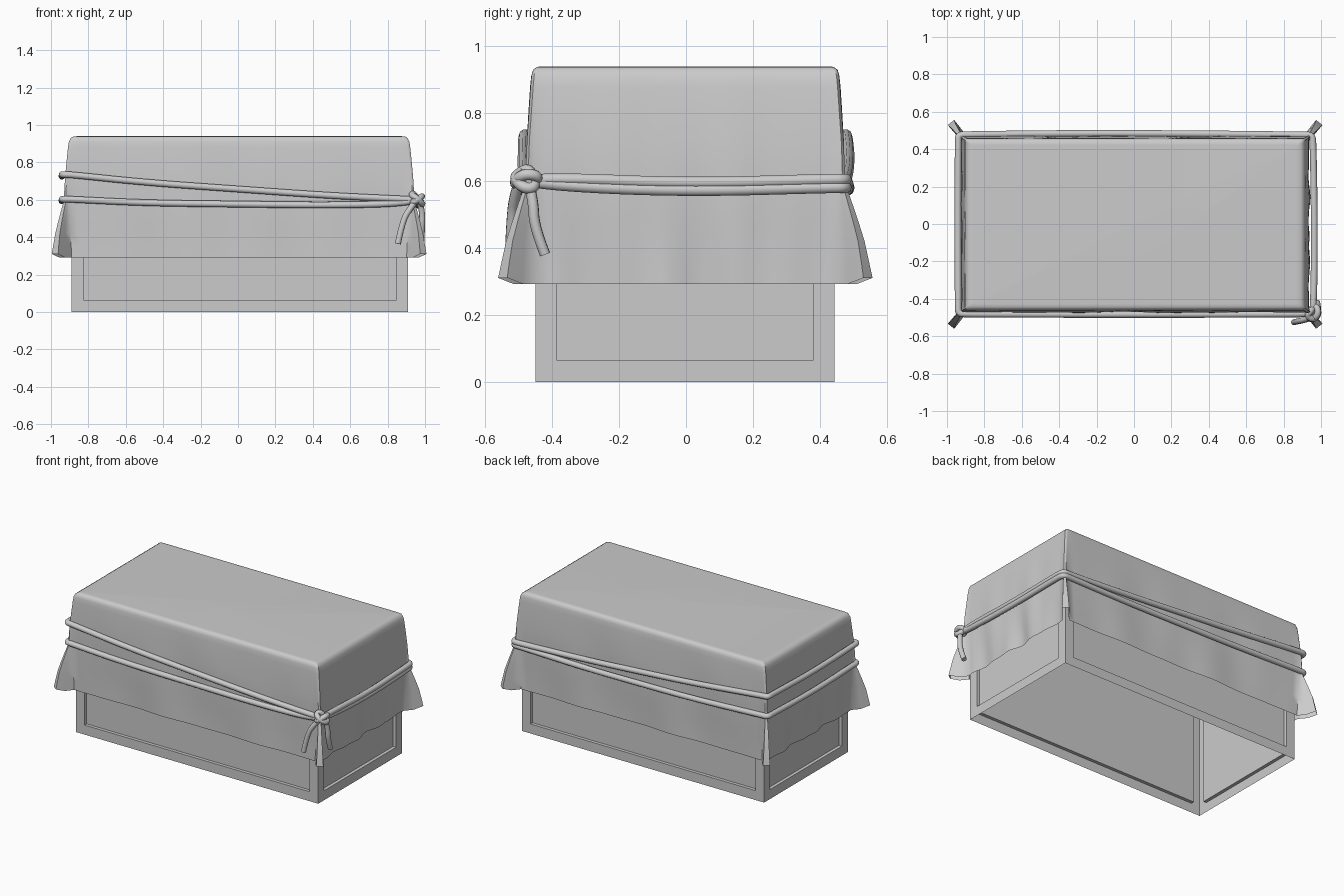
import bpy, bmesh, math
from mathutils import Vector

if "Cube" in bpy.data.objects:
    bpy.data.objects.remove(bpy.data.objects["Cube"])


def finish(bm, name, angle=35):
    me = bpy.data.meshes.new(name)
    bmesh.ops.recalc_face_normals(bm, faces=bm.faces)
    bm.to_mesh(me)
    bm.free()
    ob = bpy.data.objects.new(name, me)
    bpy.context.collection.objects.link(ob)
    bpy.ops.object.select_all(action='DESELECT')
    ob.select_set(True)
    bpy.context.view_layer.objects.active = ob
    bpy.ops.object.shade_smooth_by_angle(angle=math.radians(angle))
    return ob


# Crate: open underneath, recessed panel on each of the four walls
bm = bmesh.new()
bmesh.ops.create_cube(bm, size=1)
for v in bm.verts:
    v.co = (0.01 + v.co.x * 1.8, -0.003 + v.co.y * 0.89, 0.46 + v.co.z * 0.92)
bmesh.ops.recalc_face_normals(bm, faces=bm.faces)
bmesh.ops.delete(bm, geom=[f for f in bm.faces if f.normal.z < -0.5], context='FACES_ONLY')
walls = [f for f in bm.faces if abs(f.normal.z) < 0.5]
bmesh.ops.inset_individual(bm, faces=walls, thickness=0.09, depth=0)
bmesh.ops.inset_individual(bm, faces=walls, thickness=0.0, depth=-0.022)
finish(bm, "crate", 20)


# Cloth cover: stacked rings with a pinched fold at each corner
def ring(z, hx, hy, fold):
    """Plan outline of the cloth at one height, counter-clockwise."""
    corners = [(1, -1), (1, 1), (-1, 1), (-1, -1)]
    drop = max(0, (0.62 - z) / 0.33)
    back = 0.018 + 0.01 * drop
    pts = []
    for i, (sx, sy) in enumerate(corners):
        base = Vector((sx * hx, sy * hy))
        nxt = Vector((corners[(i + 1) % 4][0] * hx, corners[(i + 1) % 4][1] * hy))
        prv = Vector((corners[i - 1][0] * hx, corners[i - 1][1] * hy))
        out = (nxt - base).normalized()
        inc = (base - prv).normalized()
        d = Vector((sx * 0.62, sy * 0.78)).normalized()
        p = Vector((-d.y, d.x))
        w = 0.006 + 0.016 * drop
        a, b = base - inc * back, base + out * back
        tip = base + d * (fold - 0.006)
        pts += [(a, 0), (a.lerp(tip - p * w, 0.5), 0), (tip - p * w, 1), (tip + p * w, 1),
                (b.lerp(tip + p * w, 0.5), 0), (b, 0)]
        end = nxt - out * back
        n = 40 if i in (1, 3) else 24
        nrm = Vector((out.y, -out.x))
        for k in range(1, n):
            t = k / n
            fade = math.sin(math.pi * t) ** 0.5
            low = max(0, min(1, (0.92 - z) * 4))
            amp = 0.003 * low + (0.002 if n == 40 else 0.008) * drop
            wave = math.sin(t * 17 + i * 2 + z * 5) + 0.6 * math.sin(t * 31 + i)
            pts.append((b.lerp(end, t) + nrm * wave * amp * fade, 0))
    return [(q.x + 0.006, q.y - 0.002,
             z + (0.018 * c if z < 0.35 else 0)) for q, c in pts]


levels = [(0.94, 0.86, 0.425, 0), (0.939, 0.885, 0.442, 0), (0.93, 0.9, 0.454, 0),
          (0.912, 0.909, 0.459, 0), (0.88, 0.914, 0.462, 0), (0.8, 0.921, 0.466, 0.002),
          (0.72, 0.927, 0.47, 0.004), (0.65, 0.93, 0.471, 0.006), (0.59, 0.93, 0.47, 0.01),
          (0.54, 0.93, 0.47, 0.03), (0.48, 0.928, 0.469, 0.055), (0.42, 0.926, 0.468, 0.078),
          (0.35, 0.924, 0.467, 0.096), (0.292, 0.923, 0.467, 0.105)]
bm = bmesh.new()
rows = [[bm.verts.new(c) for c in ring(*lv)] for lv in levels]
bm.faces.new(rows[0])
for up, lo in zip(rows, rows[1:]):
    for j in range(len(up)):
        k = (j + 1) % len(up)
        bm.faces.new((up[j], lo[j], lo[k], up[k]))
finish(bm, "cloth_cover", 50)


# Ropes: round-bevelled smooth curves
def rope(name, pts, r=0.018, cyclic=False):
    cu = bpy.data.curves.new(name, 'CURVE')
    cu.dimensions = '3D'
    cu.bevel_depth = r
    cu.bevel_resolution = 3
    cu.use_fill_caps = True
    sp = cu.splines.new('NURBS')
    sp.points.add(len(pts) - 1)
    for q, c in zip(sp.points, pts):
        q.co = (*c, 1)
    sp.order_u = 3
    sp.resolution_u = 8
    sp.use_endpoint_u = not cyclic
    sp.use_cyclic_u = cyclic
    ob = bpy.data.objects.new(name, cu)
    bpy.context.collection.objects.link(ob)
    return ob


# Two loops: together on the right end, spread apart on the left end
for name, right, left, sag in (("upper_rope", 0.603, 0.735, 0.012), ("lower_rope", 0.58, 0.603, 0.015)):
    mid = (right + left) / 2 - sag
    rope(name, [(0.955, -0.478, 0.6), (0.9, -0.482, right), (0.5, -0.483, mid + (right - left) * 0.27),
                (0, -0.484, mid), (-0.5, -0.483, mid + (left - right) * 0.27),
                (-0.9, -0.482, left), (-0.94, -0.478, left), (-0.94, -0.43, left),
                (-0.942, 0, left - 0.012), (-0.94, 0.43, left), (-0.94, 0.475, left),
                (-0.9, 0.478, left), (-0.4, 0.484, mid + (left - right) * 0.22), (0, 0.484, mid),
                (0.4, 0.482, mid + (right - left) * 0.22), (0.9, 0.476, right),
                (0.952, 0.476, right), (0.958, 0.43, right), (0.965, 0, right - 0.012),
                (0.962, -0.4, right + 0.005), (0.955, -0.478, 0.6)])

# Knot at the front right corner with two hanging tails
rope("knot_wrap", [(0.925, -0.49, 0.625), (0.955, -0.512, 0.61), (0.985, -0.49, 0.58),
                   (0.985, -0.455, 0.575), (0.96, -0.45, 0.6), (0.94, -0.47, 0.635)], 0.017, True)
rope("knot_cross", [(0.93, -0.5, 0.585), (0.955, -0.512, 0.595), (0.985, -0.485, 0.62),
                    (0.98, -0.44, 0.615), (0.95, -0.45, 0.59)], 0.017, True)
rope("front_tail", [(0.955, -0.495, 0.6), (0.925, -0.51, 0.56), (0.88, -0.52, 0.49), (0.855, -0.525, 0.365)], 0.016)
rope("side_tail", [(0.97, -0.47, 0.6), (0.985, -0.455, 0.54), (0.985, -0.452, 0.46), (0.98, -0.42, 0.38)], 0.016)
